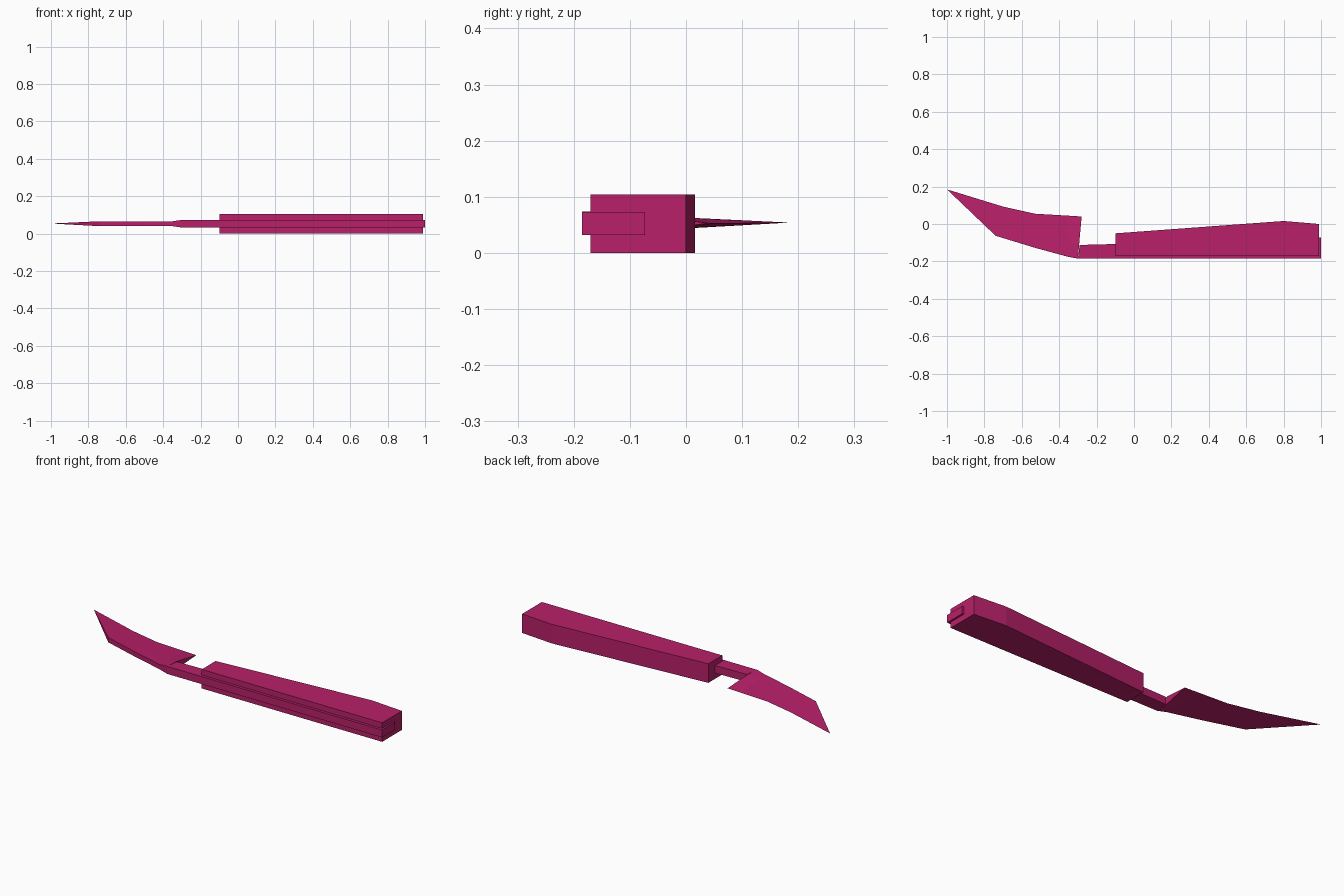
import bpy
import bmesh
from mathutils import Vector

cube = bpy.data.objects.get("Cube")
if cube:
    bpy.data.objects.remove(cube, do_unlink=True)

crimson = bpy.data.materials.new("crimson")
crimson.use_nodes = True
color = (0.48, 0.0144, 0.14, 1)
crimson.diffuse_color = color
crimson.node_tree.nodes["Principled BSDF"].inputs["Base Color"].default_value = color

MID_Z = 0.053


def finish(name, bm):
    bmesh.ops.recalc_face_normals(bm, faces=bm.faces)
    mesh = bpy.data.meshes.new(name)
    bm.to_mesh(mesh)
    bm.free()
    mesh.materials.append(crimson)
    obj = bpy.data.objects.new(name, mesh)
    bpy.context.collection.objects.link(obj)
    return obj


def slab(name, outline, z0, z1):
    """Extrude a plan outline upward."""
    bm = bmesh.new()
    face = bm.faces.new([bm.verts.new((x, y, z0)) for x, y in outline])
    top = bmesh.ops.extrude_face_region(bm, geom=[face])["geom"]
    verts = [v for v in top if isinstance(v, bmesh.types.BMVert)]
    bmesh.ops.translate(bm, verts=verts, vec=(0, 0, z1 - z0))
    return finish(name, bm)


# Handle block, deepest near its butt
slab("handle", [(-0.1, -0.17), (0.99, -0.17), (0.99, 0.0),
                (0.8, 0.016), (-0.1, -0.05)], 0, 0.104)

# Tang running through the handle and out along its front
slab("tang", [(-0.30, -0.185), (1, -0.185), (1, -0.073),
              (-0.1, -0.107), (-0.29, -0.112)], 0.032, 0.073)

# Blade stations: spine point, edge point, half thickness of spine
# and half thickness at the shoulder between spine and edge
stations = [
    ((-0.30, -0.185), (-0.28, 0.04), 0.0205, 0.0205),
    ((-0.35, -0.176), (-0.36, 0.045), 0.013, 0.0095),
    ((-0.53, -0.127), (-0.53, 0.055), 0.013, 0.009),
    ((-0.74, -0.063), (-0.70, 0.093), 0.013, 0.009),
]
SHOULDER = 0.32
bm = bmesh.new()
rings = []
for spine, edge, thick, shoulder_thick in stations:
    s, e = Vector((*spine, MID_Z)), Vector((*edge, MID_Z))
    m = s.lerp(e, SHOULDER)
    up, mid_up = Vector((0, 0, thick)), Vector((0, 0, shoulder_thick))
    rings.append([bm.verts.new(p) for p in
                  (s - up, s + up, m + mid_up, e, m - mid_up)])

# Skin between stations, then close the heel and converge on the tip
for a, b in zip(rings, rings[1:]):
    for i in range(len(a)):
        j = (i + 1) % len(a)
        bm.faces.new((a[i], a[j], b[j], b[i]))
bm.faces.new(rings[0])
tip = bm.verts.new((-1, 0.185, MID_Z + 0.001))
last = rings[-1]
for i in range(len(last)):
    bm.faces.new((last[i], last[(i + 1) % len(last)], tip))
finish("blade", bm)
